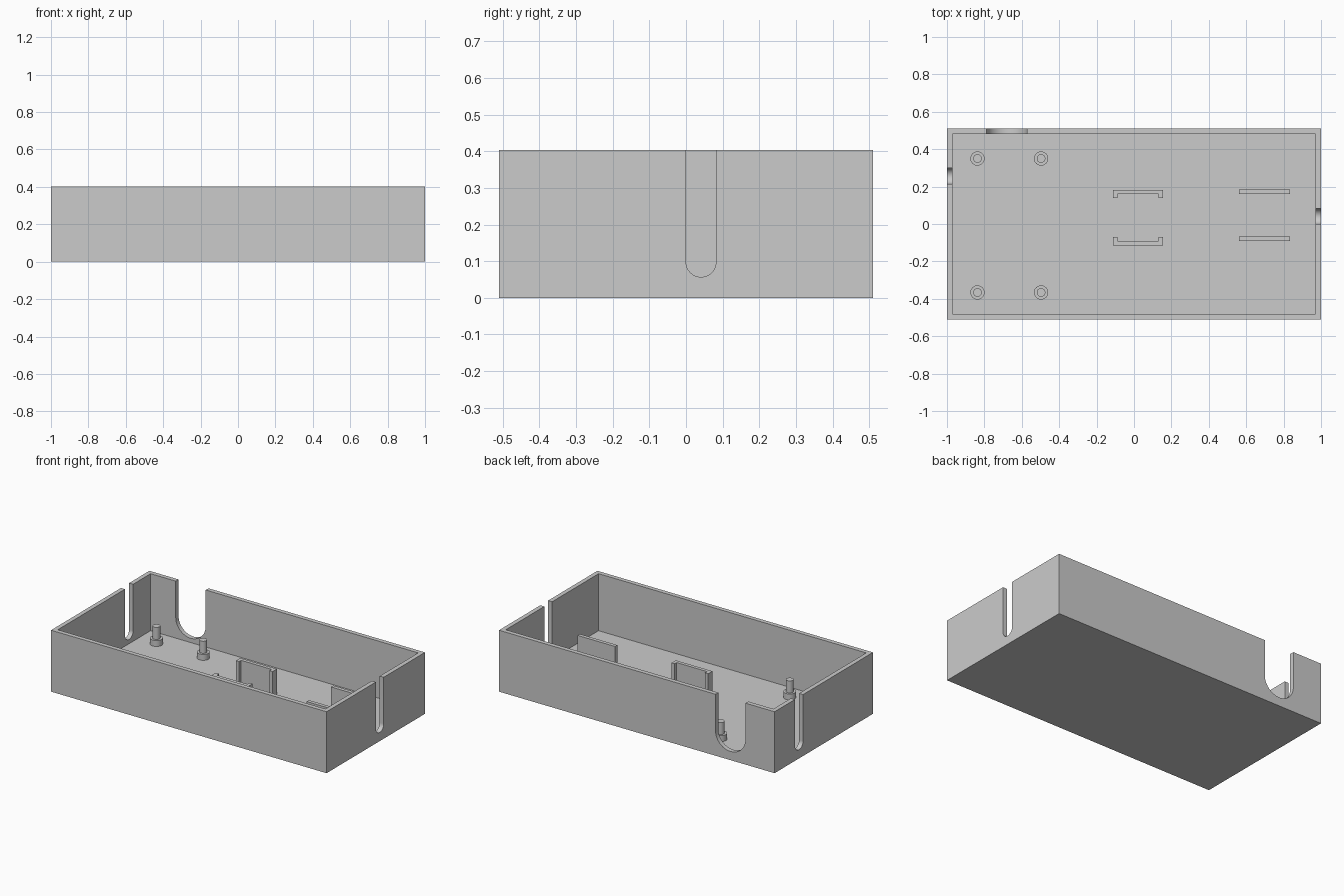
import bpy, bmesh, math
from mathutils import Vector

default = bpy.data.objects.get("Cube")
if default:
    bpy.data.objects.remove(default, do_unlink=True)

# Overall sizes
HX, HY, HEIGHT = 1.0, 0.51, 0.403
WALL, FLOOR = 0.029, 0.029
CLIP_TOP = 0.193
SLOT_BOTTOM = 0.057

grey = bpy.data.materials.new("grey plastic")
grey.use_nodes = True
grey.diffuse_color = (0.6, 0.6, 0.6, 1)
grey.node_tree.nodes["Principled BSDF"].inputs["Base Color"].default_value = (0.6, 0.6, 0.6, 1)


def finish(obj):
    """Smooth round faces while keeping hard edges crisp."""
    mesh = obj.data
    mesh.polygons.foreach_set("use_smooth", [True] * len(mesh.polygons))
    mesh.set_sharp_from_angle(angle=math.radians(30))


def prism(name, outline, depth):
    """Extrude a closed outline of 3D points along the depth vector."""
    bm = bmesh.new()
    face = bm.faces.new([bm.verts.new(p) for p in outline])
    extruded = bmesh.ops.extrude_face_region(bm, geom=[face], use_keep_orig=True)["geom"]
    moved = [v for v in extruded if isinstance(v, bmesh.types.BMVert)]
    bmesh.ops.translate(bm, verts=moved, vec=Vector(depth))
    bmesh.ops.recalc_face_normals(bm, faces=bm.faces)
    mesh = bpy.data.meshes.new(name)
    bm.to_mesh(mesh)
    bm.free()
    mesh.materials.append(grey)
    obj = bpy.data.objects.new(name, mesh)
    bpy.context.collection.objects.link(obj)
    finish(obj)
    return obj


def block(name, x0, x1, y0, y1, z0, z1):
    return prism(name, [(x0, y0, z0), (x1, y0, z0), (x1, y1, z0), (x0, y1, z0)], (0, 0, z1 - z0))


def slot_outline(centre, radius, steps=24):
    """Open-topped U shape as (across, up) pairs."""
    top, mid = HEIGHT + 0.1, SLOT_BOTTOM + radius
    arc = [(centre + radius * math.cos(a), mid + radius * math.sin(a))
           for a in (-math.pi * i / steps for i in range(steps + 1))]
    return [(centre + radius, top)] + arc + [(centre - radius, top)]


# Open box with the cavity and three cable slots cut out
box = block("box_shell", -HX, HX, -HY, HY, 0, HEIGHT)
cutters = [block("cavity_cutter", WALL - HX, HX - WALL, WALL - HY, HY - WALL, FLOOR, HEIGHT + 0.1)]
for label, side, centre, radius in (("left", 1, 0.041, 0.041), ("right", -1, 0.257, 0.042)):
    x = side * (HX - WALL / 2) - 0.05
    cutters.append(prism(label + "_slot_cutter",
                         [(x, y, z) for y, z in slot_outline(centre, radius)], (0.1, 0, 0)))
cutters.append(prism("back_slot_cutter",
                     [(x, HY - 0.07, z) for x, z in slot_outline(-0.68, 0.109)], (0, 0.1, 0)))

for cutter in cutters:
    cutter.hide_render = True
    cut = box.modifiers.new(cutter.name, "BOOLEAN")
    cut.operation, cut.solver, cut.object = "DIFFERENCE", "EXACT", cutter
bpy.context.view_layer.update()
evaluated = box.evaluated_get(bpy.context.evaluated_depsgraph_get())
box.data = bpy.data.meshes.new_from_object(evaluated)
box.modifiers.clear()
for cutter in cutters:
    bpy.data.objects.remove(cutter, do_unlink=True)
finish(box)


# Board mounting posts: a wide foot with a thin pin
def post(name, x, y, radius, z0, z1, sides=32):
    ring = [(x + radius * math.cos(math.tau * i / sides),
             y + radius * math.sin(math.tau * i / sides), z0) for i in range(sides)]
    prism(name, ring, (0, 0, z1 - z0))


for x, side in ((-0.837, "right"), (-0.497, "left")):
    for y, end in ((0.35, "back"), (-0.366, "front")):
        post(f"{end}_{side}_post_foot", x, y, 0.038, FLOOR - 0.005, 0.068)
        post(f"{end}_{side}_post_pin", x, y, 0.023, 0.06, 0.147)


# Middle clips: C-shaped brackets facing each other
def bracket(name, y, inward):
    x0, x1, t = -0.112, 0.155, 0.023
    wall, hook = y + inward * t, y + inward * 0.045
    outline = [(x0, y), (x1, y), (x1, hook), (x1 - t, hook),
               (x1 - t, wall), (x0 + t, wall), (x0 + t, hook), (x0, hook)]
    prism(name, [(px, py, FLOOR - 0.005) for px, py in outline], (0, 0, CLIP_TOP - FLOOR + 0.005))


bracket("back_bracket", 0.183, -1)
bracket("front_bracket", -0.115, 1)

# Plain holding rails
for name, y in (("back_rail", 0.172), ("front_rail", -0.079)):
    block(name, 0.562, 0.834, y - 0.012, y + 0.012, FLOOR - 0.005, CLIP_TOP)
